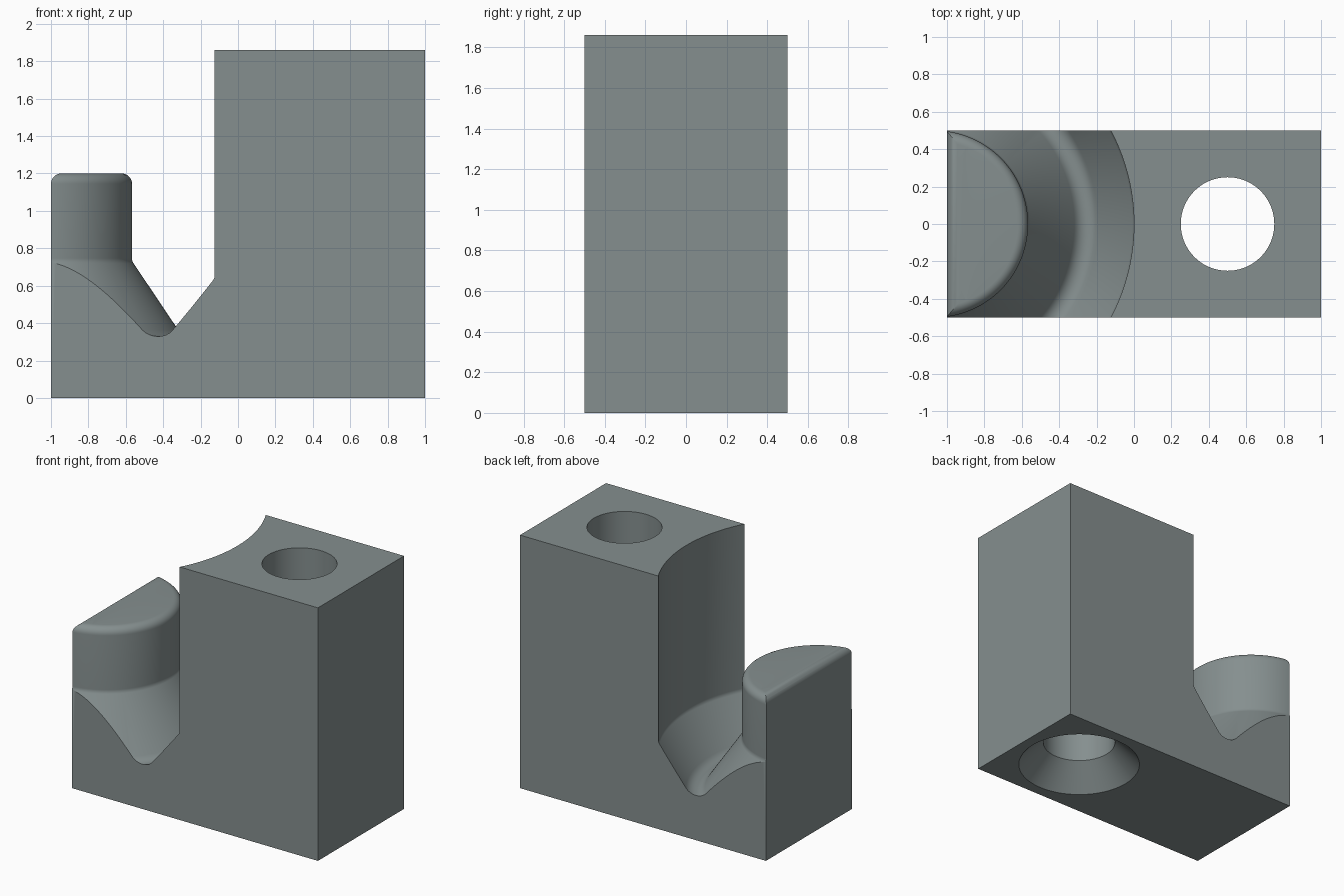
import bpy, bmesh, math
from mathutils import Vector, Matrix

if "Cube" in bpy.data.objects:
    bpy.data.objects.remove(bpy.data.objects["Cube"])

SWEEP_X = -1.0667    # axis of the curved groove
POST_R, WALL_R = 0.5, 1.0667
HEIGHT, POST_TOP = 1.86, 1.2


def rounded(points, steps=8):
    """Turn (a, b, radius) corners into a polyline with arc fillets."""
    out = []
    for i, (a, b, r) in enumerate(points):
        p = Vector((a, b))
        if r == 0:
            out.append(p)
            continue
        d1 = (Vector(points[i - 1][:2]) - p).normalized()
        d2 = (Vector(points[i + 1][:2]) - p).normalized()
        half = d1.angle(d2) / 2
        centre = p + (d1 + d2).normalized() * (r / math.sin(half))
        start = p + d1 * (r / math.tan(half)) - centre
        sweep = start.angle_signed(p + d2 * (r / math.tan(half)) - centre)
        for k in range(steps + 1):
            t = -sweep * k / steps
            c, s = math.cos(t), math.sin(t)
            out.append(centre + Vector((start.x * c - start.y * s,
                                        start.x * s + start.y * c)))
    return out


def finish(bm, name):
    bmesh.ops.remove_doubles(bm, verts=bm.verts, dist=1e-5)
    bmesh.ops.recalc_face_normals(bm, faces=bm.faces)
    mesh = bpy.data.meshes.new(name)
    bm.to_mesh(mesh)
    bm.free()
    obj = bpy.data.objects.new(name, mesh)
    bpy.context.collection.objects.link(obj)
    return obj


def lathe(name, points, x, segments):
    """Revolve a (radius, z) profile about a vertical axis at x."""
    bm = bmesh.new()
    verts = [bm.verts.new((p.x, 0, p.y)) for p in rounded(points)]
    edges = [bm.edges.new(pair) for pair in zip(verts, verts[1:])]
    bmesh.ops.spin(bm, geom=verts + edges, cent=(0, 0, 0), axis=(0, 0, 1),
                   angle=2 * math.pi, steps=segments)
    bmesh.ops.translate(bm, verts=bm.verts, vec=(x, 0, 0))
    return finish(bm, name)


def prism(name, points, half_width):
    """Extrude an (x, z) profile along y."""
    bm = bmesh.new()
    face = bm.faces.new([bm.verts.new((p.x, -half_width, p.y))
                         for p in rounded(points)])
    new = bmesh.ops.extrude_face_region(bm, geom=[face])["geom"]
    bmesh.ops.translate(bm, vec=(0, 2 * half_width, 0),
                        verts=[v for v in new if isinstance(v, bmesh.types.BMVert)])
    return finish(bm, name)


# Main block
block = prism("clamp_block", [(-1, 0, 0), (1, 0, 0), (1, HEIGHT, 0), (-1, HEIGHT, 0)], 0.5)

# Curved V groove that leaves the rounded post standing
groove = lathe("groove_cutter", [
    (0, POST_TOP, 0), (POST_R, POST_TOP, 0.055), (POST_R, 0.732, 0.05),
    (0.81, 0.27, 0.076), (WALL_R, 0.64, 0.05), (WALL_R, 2.2, 0), (0, 2.2, 0)],
    SWEEP_X, 160)

# Rounding of the post's flat-side top edge
edge = prism("post_edge_cutter", [
    (-1.1, 1.1, 0), (-1, 1.1, 0), (-1, POST_TOP, 0.055), (-0.9, POST_TOP, 0),
    (-0.9, 1.4, 0), (-1.1, 1.4, 0)], 0.6)

# Vertical bore with a countersink underneath
bore = lathe("bore_cutter", [
    (0, -0.05, 0), (0.47, -0.05, 0), (0.25, 0.175, 0), (0.25, 2.2, 0), (0, 2.2, 0)],
    0.5, 96)

bpy.context.view_layer.objects.active = block
block.select_set(True)
for cutter in (groove, edge, bore):
    mod = block.modifiers.new(cutter.name, 'BOOLEAN')
    mod.operation = 'DIFFERENCE'
    mod.solver = 'EXACT'
    mod.object = cutter
    bpy.ops.object.modifier_apply(modifier=mod.name)
    bpy.data.objects.remove(cutter)

steel = bpy.data.materials.new("grey_steel")
steel.diffuse_color = (0.235, 0.275, 0.275, 1)
steel.use_nodes = True
steel.node_tree.nodes["Principled BSDF"].inputs["Base Color"].default_value = steel.diffuse_color
block.data.materials.clear()
block.data.materials.append(steel)
for poly in block.data.polygons:
    poly.material_index = 0
bpy.ops.object.shade_smooth_by_angle(angle=math.radians(30))
